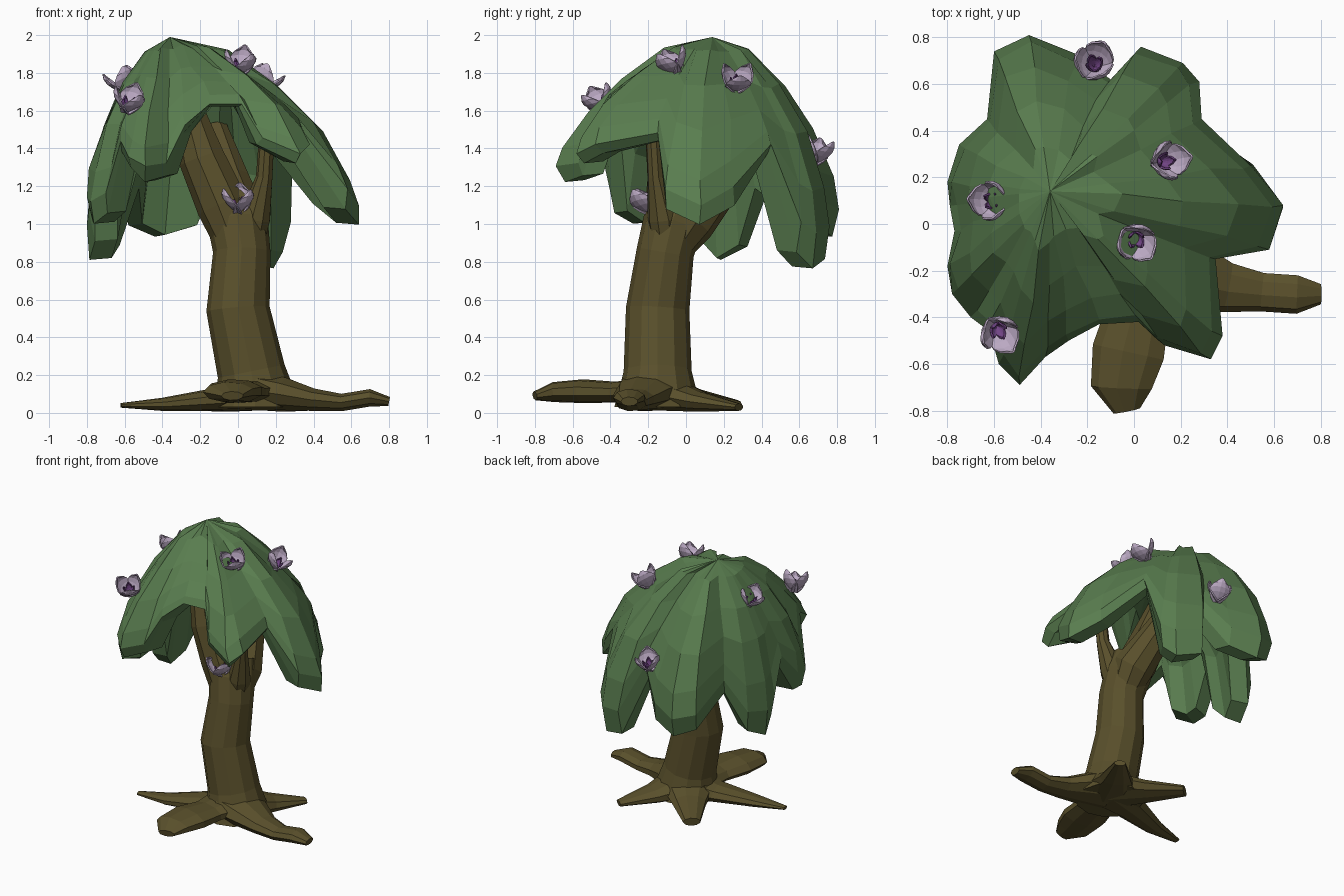
import bpy, bmesh, math, random
from mathutils import Vector

if "Cube" in bpy.data.objects:
    bpy.data.objects.remove(bpy.data.objects["Cube"])

random.seed(4)


def material(name, rgb):
    m = bpy.data.materials.new(name)
    m.diffuse_color = (*rgb, 1)
    m.use_nodes = True
    m.node_tree.nodes["Principled BSDF"].inputs["Base Color"].default_value = m.diffuse_color
    return m


BARK = material("bark", (0.1, 0.079, 0.024))
LEAF = material("leaf", (0.1, 0.205, 0.078))
PETAL = material("petal", (0.5, 0.4, 0.55))
CORE = material("flower_core", (0.17, 0.06, 0.24))


def finish(name, bm, mats):
    bmesh.ops.recalc_face_normals(bm, faces=bm.faces)
    me = bpy.data.meshes.new(name)
    bm.to_mesh(me)
    bm.free()
    for m in mats:
        me.materials.append(m)
    ob = bpy.data.objects.new(name, me)
    bpy.context.collection.objects.link(ob)
    return ob


def bridge(bm, a, b):
    n = len(a)
    for i in range(n):
        j = (i + 1) % n
        bm.faces.new((a[i], a[j], b[j], b[i]))


def tube(name, rings, flat=1.0, sides=9):
    """Tapered limb; rings = (x, y, z, radius), flat squashes the height."""
    bm = bmesh.new()
    pts = [Vector(r[:3]) for r in rings]
    loops = []
    for i, p in enumerate(pts):
        t = (pts[min(i + 1, len(pts) - 1)] - pts[max(i - 1, 0)]).normalized()
        ref = Vector((0, 1, 0)) if abs(t.z) > 0.6 else Vector((0, 0, 1))
        s = t.cross(ref).normalized()
        u = s.cross(t)
        r = rings[i][3]
        loops.append([bm.verts.new(p + s * r * math.cos(a) + u * r * flat * math.sin(a))
                      for a in (math.tau * k / sides for k in range(sides))])
    for a, b in zip(loops, loops[1:]):
        bridge(bm, a, b)
    bm.faces.new(loops[0])
    bm.faces.new(loops[-1])
    return finish(name, bm, [BARK])


# Trunk and its three limbs
tube("trunk", [(0.09, -0.15, 0.03, 0.23), (0.09, -0.15, 0.1, 0.21), (0.07, -0.15, 0.22, 0.18),
               (0.0, -0.15, 0.55, 0.168), (0.02, -0.11, 0.85, 0.152), (0.0, -0.07, 1.0, 0.16),
               (-0.02, -0.02, 1.12, 0.15)], sides=12)
tube("left_limb", [(0.0, -0.11, 0.88, 0.11), (-0.08, -0.08, 1.1, 0.14),
                   (-0.19, -0.07, 1.35, 0.125), (-0.29, -0.04, 1.7, 0.07)])
tube("right_limb", [(0.06, -0.1, 0.85, 0.07), (0.09, -0.12, 1.03, 0.085),
                    (0.14, -0.16, 1.25, 0.045), (0.16, -0.18, 1.58, 0.04)])
tube("back_limb", [(0.03, -0.09, 0.85, 0.1), (0.02, 0.02, 1.02, 0.14),
                   (-0.04, 0.19, 1.22, 0.11), (-0.12, 0.4, 1.5, 0.07)])

# Flattened roots
tube("front_root", [(0.08, -0.12, 0.12, 0.2), (0.02, -0.38, 0.11, 0.14), (-0.02, -0.55, 0.115, 0.16),
                    (-0.05, -0.7, 0.11, 0.135), (-0.03, -0.8, 0.09, 0.06)], 0.4)
tube("right_root", [(0.1, -0.18, 0.12, 0.2), (0.25, -0.23, 0.1, 0.16), (0.4, -0.27, 0.07, 0.11),
                    (0.55, -0.29, 0.055, 0.085), (0.7, -0.3, 0.08, 0.085), (0.8, -0.3, 0.06, 0.045)], 0.55)
tube("left_root", [(0.08, -0.15, 0.11, 0.2), (-0.13, -0.19, 0.07, 0.12),
                   (-0.4, -0.26, 0.045, 0.07), (-0.62, -0.29, 0.04, 0.025)], 0.5)
tube("back_right_root", [(0.1, -0.14, 0.11, 0.2), (0.22, 0.07, 0.06, 0.11), (0.36, 0.28, 0.03, 0.04)], 0.5)
tube("back_left_root", [(0.08, -0.14, 0.11, 0.2), (-0.07, 0.06, 0.065, 0.12), (-0.23, 0.26, 0.04, 0.06)], 0.5)

# Canopy outline, seen from the top: hanging lobes and the gaps between them (x, y, lowest z)
RIM = [(0.35, -0.15, 1.45), (0.58, -0.11, 1.1), (0.64, 0.08, 1.01), (0.5, 0.25, 1.1),
       (0.29, 0.45, 1.38), (0.28, 0.61, 0.85), (0.21, 0.69, 0.78), (0.03, 0.76, 0.82),
       (-0.1, 0.62, 1.25), (-0.25, 0.73, 1.0), (-0.45, 0.81, 0.94), (-0.6, 0.74, 1.0),
       (-0.63, 0.45, 1.2), (-0.75, 0.34, 0.88), (-0.8, 0.18, 0.83), (-0.79, 0.08, 0.93),
       (-0.77, -0.03, 1.25), (-0.8, -0.18, 1.03), (-0.78, -0.3, 1.0), (-0.7, -0.4, 1.06),
       (-0.62, -0.46, 1.4), (-0.58, -0.6, 1.3), (-0.49, -0.69, 1.24), (-0.38, -0.57, 1.26),
       (-0.28, -0.5, 1.5), (-0.15, -0.43, 1.62), (0.02, -0.42, 1.62),
       (0.13, -0.52, 1.42), (0.33, -0.58, 1.32), (0.38, -0.48, 1.38)]
APEX = Vector((-0.36, 0.14, 1.99))
HEART = Vector((-0.08, 0.05, 1.66))
DOME = [(0.3, 0.06), (0.58, 0.21), (0.8, 0.41), (0.95, 0.66), (1.0, 0.84), (0.95, 1.0)]


def canopy():
    bm = bmesh.new()
    rows, n = [], len(RIM)
    for r, h in DOME:
        j = 0.012 if r < 0.99 else 0
        row = []
        for i, (x, y, z) in enumerate(RIM):
            # Gaps fade out towards the crown
            mean = sum(RIM[(i + k) % n][2] for k in range(-2, 3)) / 5
            fade = 1 - r if h < 0.6 else 0
            depth = 2 - z * (1 - fade) - mean * fade
            # Shallow gaps and far-reaching lobes slope like a cone, the rest bulge like a dome
            reach = math.hypot(x - APEX.x, y - APEX.y)
            k = min(max((1.25 - depth) / 0.8, 0, (reach - 0.75) * 2.5), 1)
            drop = h + k * 0.6 * r * max(r - h, 0) if h < 1 else 1
            q = 1.0 if h == 1 and x > 0.45 else r
            row.append(bm.verts.new(
                APEX + Vector(((x - APEX.x) * q, (y - APEX.y) * q, -depth * drop))
                + Vector([random.uniform(-j, j) for _ in range(3)])))
        rows.append(row)
    # Underside: lobe thickness, inner wall, ceiling
    lip = [v.co.copy() for v in rows[-1]]
    under = [[], [], []]
    for p in lip:
        d = HEART - p
        d.z = 0
        d.normalize()
        a, b, c = p + d * 0.12, p + d * 0.19, p.lerp(HEART, 0.55)
        a.z = p.z + 0.01
        b.z = p.z + 0.6 * max(1.58 - p.z, 0.02)
        c.z = 1.63
        for row, q in zip(under, (a, b, c)):
            row.append(bm.verts.new(q))
    rows += under
    for a, b in zip(rows, rows[1:]):
        bridge(bm, a, b)
    for centre, row in ((APEX, rows[0]), (HEART, rows[-1])):
        v = bm.verts.new(centre)
        for i in range(len(row)):
            bm.faces.new((v, row[i], row[(i + 1) % len(row)]))
    finish("canopy", bm, [LEAF])


canopy()


def add_petal(bm, frame, angle, length, width, spread, mat):
    """One cupped petal leaning out from the flower axis."""
    s, t, axis = frame
    out = s * math.cos(angle) + t * math.sin(angle)
    side = axis.cross(out)
    nu, nv = 5, 4
    grid = []
    for i in range(nu + 1):
        u = i / nu
        w = width * (0.25 + 0.75 * math.sin(math.pi * min(u * 0.9 + 0.05, 1))) * (1 if i < nu else 0.8)
        row = []
        for k in range(nv + 1):
            v = 2 * k / nv - 1
            o = spread * math.sin(u * 1.9) - 0.45 * w * v * v
            row.append(bm.verts.new(out * o + side * (w * v) + axis * (length * (u - 0.08 * v * v * u))))
        grid.append(row)
    for i in range(nu):
        for k in range(nv):
            f = bm.faces.new((grid[i][k], grid[i][k + 1], grid[i + 1][k + 1], grid[i + 1][k]))
            f.material_index = mat


def flower(name, pos, axis, turn):
    bm = bmesh.new()
    axis = Vector(axis).normalized()
    s = axis.cross(Vector((0, 1, 0.01))).normalized()
    frame = (s, axis.cross(s), axis)
    for k in range(3):
        add_petal(bm, frame, turn + math.tau * k / 3, 0.15, 0.07, 0.09, 0)
    for k in range(4):
        add_petal(bm, frame, turn + 0.5 + math.tau * k / 4, 0.09, 0.022, 0.04, 1)
    ob = finish(name, bm, [PETAL, CORE])
    ob.location = Vector(pos) - axis * 0.07
    mod = ob.modifiers.new("thickness", 'SOLIDIFY')
    mod.thickness = 0.008


# Flowers: centre, facing direction, turn
for i, (p, a, r) in enumerate([((0.01, -0.07, 1.85), (0.1, -0.35, 1), 0.3),
                               ((0.14, 0.27, 1.76), (0.6, 0.1, 1), 1.2),
                               ((-0.61, 0.1, 1.75), (-0.4, 0.0, 1), 2.0),
                               ((-0.58, -0.46, 1.65), (0.2, -0.5, 1), 0.2),
                               ((-0.17, 0.69, 1.38), (0.0, 0.3, 1), 0.0),
                               ((0.0, -0.21, 1.12), (0.0, -0.3, 1), 0.4)]):
    flower(f"flower_{i + 1}", p, a, r)
